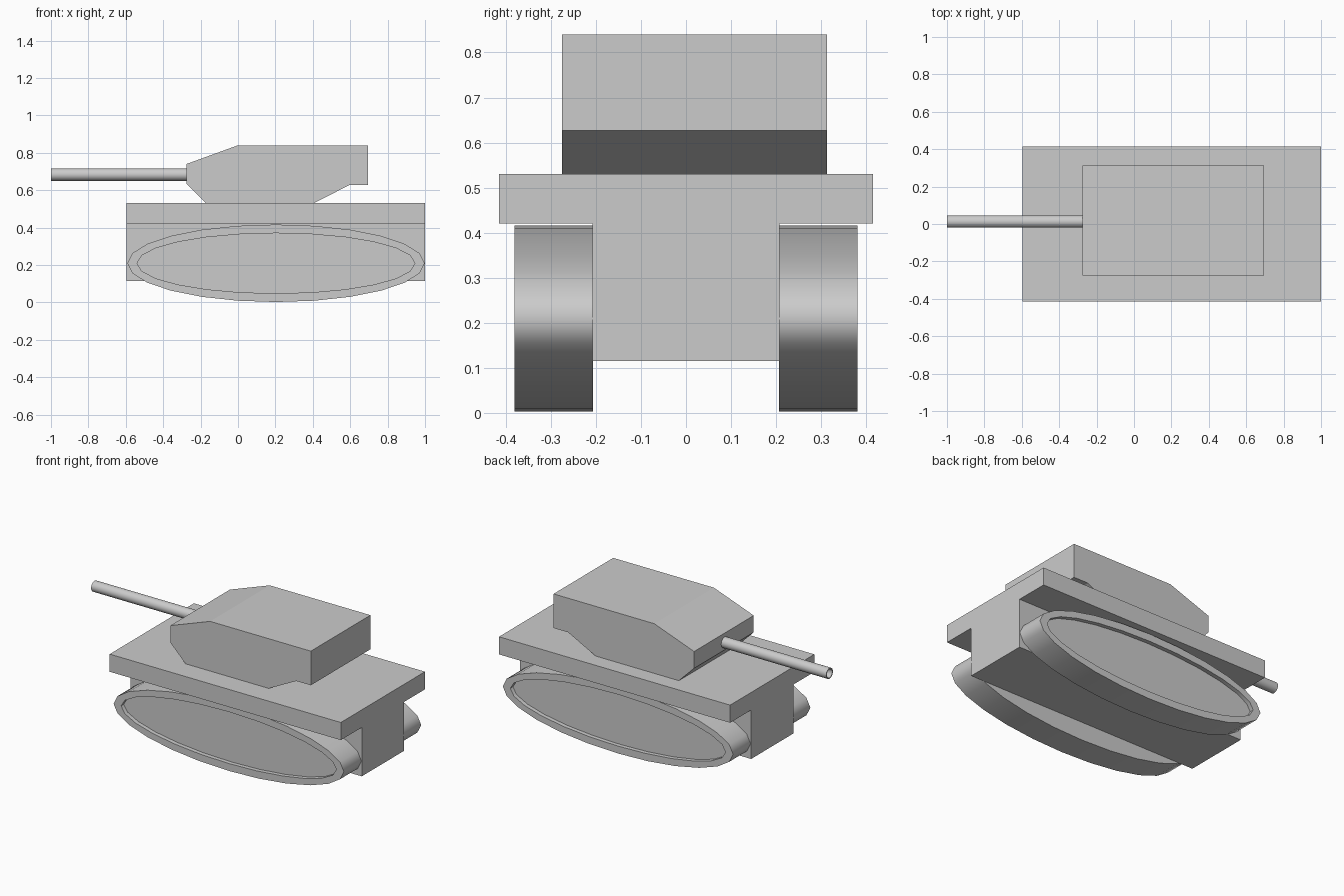
import bpy, bmesh, math

if "Cube" in bpy.data.objects:
    bpy.data.objects.remove(bpy.data.objects["Cube"])


def make_object(name, bm, smooth=None):
    bmesh.ops.recalc_face_normals(bm, faces=bm.faces)
    mesh = bpy.data.meshes.new(name)
    bm.to_mesh(mesh)
    bm.free()
    obj = bpy.data.objects.new(name, mesh)
    bpy.context.collection.objects.link(obj)
    if smooth:
        bpy.ops.object.select_all(action='DESELECT')
        bpy.context.view_layer.objects.active = obj
        obj.select_set(True)
        bpy.ops.object.shade_smooth_by_angle(angle=math.radians(smooth))
    return obj


def extrude_profile(name, points, offset):
    """Solid from a flat outline pushed along a vector."""
    bm = bmesh.new()
    face = bm.faces.new([bm.verts.new(p) for p in points])
    moved = bmesh.ops.extrude_face_region(bm, geom=[face])['geom']
    verts = [g for g in moved if isinstance(g, bmesh.types.BMVert)]
    bm.faces.new([v for v in face.verts]) if not face.is_valid else None
    bmesh.ops.translate(bm, verts=verts, vec=offset)
    return make_object(name, bm)


def loft(name, loops, smooth):
    """Skin a series of matching closed loops and cap both ends."""
    bm = bmesh.new()
    rings = [[bm.verts.new(p) for p in loop] for loop in loops]
    n = len(rings[0])
    for a, b in zip(rings, rings[1:]):
        for i in range(n):
            j = (i + 1) % n
            bm.faces.new((a[i], a[j], b[j], b[i]))
    bm.faces.new(rings[0])
    bm.faces.new(rings[-1])
    return make_object(name, bm, smooth)


def turns(n):
    return [2 * math.pi * i / n for i in range(n)]


# Hull: T-shaped cross-section running the full length
half = [(0.415, 0.53), (0.415, 0.42), (0.208, 0.42), (0.208, 0.115)]
section = half + [(-y, z) for y, z in reversed(half)]
extrude_profile("hull", [(-0.595, y, z) for y, z in section], (1.595, 0, 0))

# Turret: faceted side outline extruded across the width
outline = [(-0.275, 0.74), (0.0, 0.84), (0.695, 0.84), (0.695, 0.627),
           (0.595, 0.627), (0.405, 0.53), (-0.17, 0.53), (-0.275, 0.635)]
extrude_profile("turret", [(x, -0.275, z) for x, z in outline], (0, 0.588, 0))


# Tracks: oval drums with a shallow recess in the outer face
def oval(y, rx, rz):
    return [(0.203 + rx * math.cos(t), y, 0.209 + rz * math.sin(t))
            for t in turns(24)]


for side, label in ((-1, "track_right"), (1, "track_left")):
    loft(label, [oval(side * 0.207, 0.795, 0.207),
                 oval(side * 0.381, 0.795, 0.207),
                 oval(side * 0.381, 0.743, 0.161),
                 oval(side * 0.355, 0.743, 0.161)], 60)


# Gun barrel: hollow tube, seated slightly inside the turret
def circle(x, r):
    return [(x, 0.013 + r * math.cos(t), 0.683 + r * math.sin(t))
            for t in turns(24)]


loft("gun_barrel", [circle(-0.26, 0.033), circle(-1.0, 0.033),
                    circle(-1.0, 0.027), circle(-0.28, 0.027)], 40)
